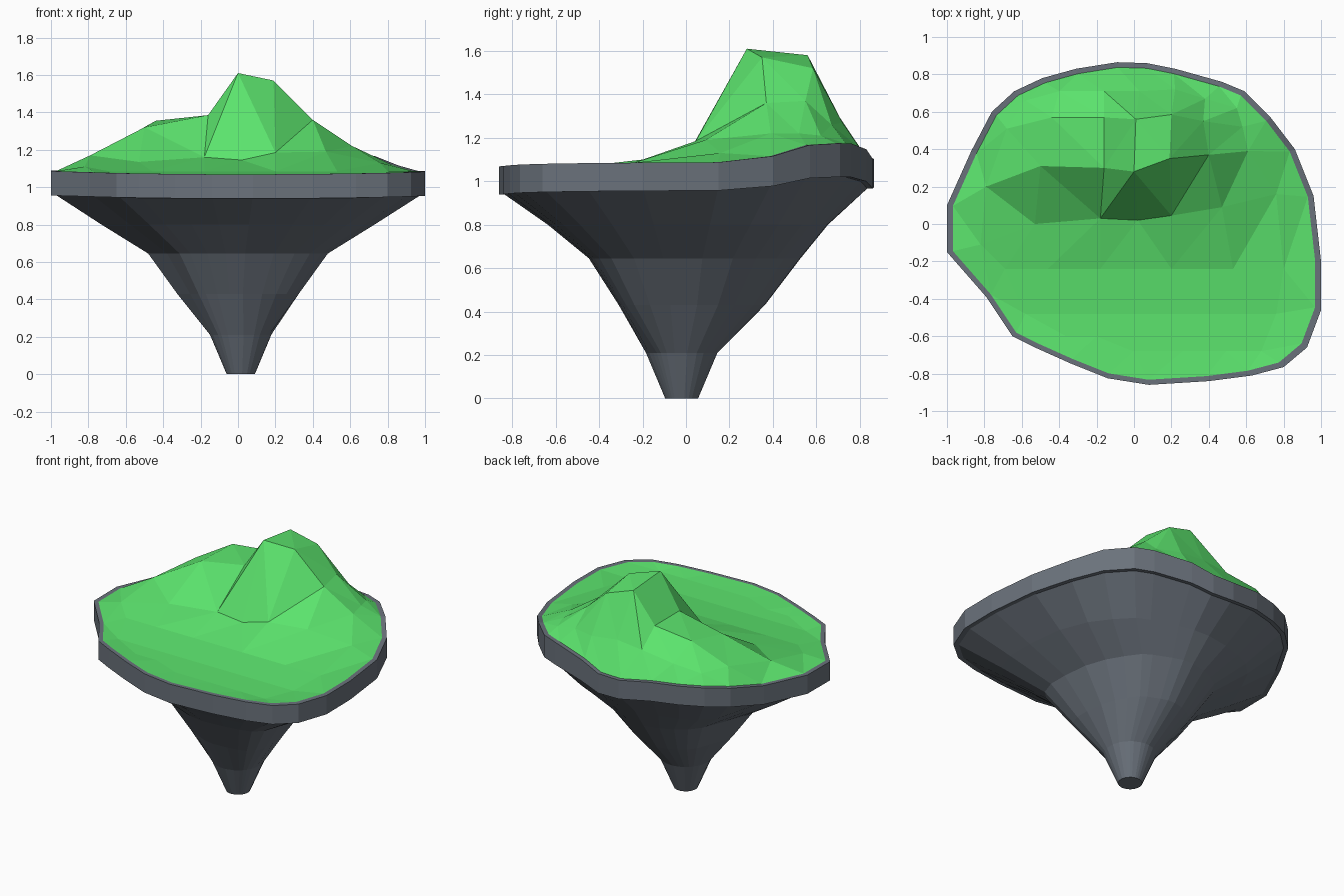
import bpy, bmesh, math
from mathutils import Vector
from mathutils.geometry import delaunay_2d_cdt

if "Cube" in bpy.data.objects:
    bpy.data.objects.remove(bpy.data.objects["Cube"])

# Rim outline seen from above, counter-clockwise
OUTLINE = [(.96, .15), (.86, .40), (.73, .57), (.59, .71), (.47, .76), (.22, .83), (.07, .86),
           (-.09, .865), (-.31, .83), (-.49, .78), (-.64, .71), (-.76, .60), (-.87, .39),
           (-1, .10), (-1, -.15), (-.79, -.39), (-.65, -.60), (-.53, -.66), (-.34, -.745),
           (-.14, -.825), (.08, -.86), (.40, -.84), (.63, -.81), (.80, -.765), (.925, -.66),
           (1, -.46), (1, -.20)]


def material(name, color):
    mat = bpy.data.materials.new(name)
    mat.diffuse_color = (*color, 1)
    mat.use_nodes = True
    mat.node_tree.nodes["Principled BSDF"].inputs["Base Color"].default_value = mat.diffuse_color
    return mat


def make_object(name, bm, mat):
    bmesh.ops.recalc_face_normals(bm, faces=bm.faces)
    mesh = bpy.data.meshes.new(name)
    bm.to_mesh(mesh)
    bm.free()
    mesh.materials.append(mat)
    obj = bpy.data.objects.new(name, mesh)
    bpy.context.collection.objects.link(obj)
    return obj


def loft(name, rings, mat, cap_first=False):
    bm = bmesh.new()
    loops = [[bm.verts.new(p) for p in ring] for ring in rings]
    for a, b in zip(loops, loops[1:]):
        for i in range(len(a)):
            j = (i + 1) % len(a)
            bm.faces.new((a[i], a[j], b[j], b[i]))
    if cap_first:
        bm.faces.new(loops[0][::-1])
    return make_object(name, bm, mat)


def rim_ring(scale, z, bump):
    # The rim rises at the back right corner and a little at the back left
    ring = []
    for x, y in OUTLINE:
        a = math.degrees(math.atan2(y, x))
        lift = bump * math.exp(-((a - 54) / 28) ** 4) + .012 * x * x + .008 * y
        lift += .05 * math.exp(-((a - 122) / 26) ** 4)
        ring.append((x * scale, y * scale, z + lift))
    return ring


def stem_ring(radius, z):
    ring = []
    for x, y in OUTLINE:
        a = math.atan2(y, x)
        ring.append((.015 + radius * math.cos(a), -.02 + radius * math.sin(a), z))
    return ring


def body_ring(scale, front, back, z):
    # Rings follow the outline, swelling to the front and back
    return [(x * scale, y * (scale + (back * y if y > 0 else front)), z) for x, y in OUTLINE]


rock = material("rock_grey", (.145, .168, .20))
green = material("grass_green", (.107, .78, .155))

# Tapered rock underside
loft("rock_base", [stem_ring(.076, 0), stem_ring(.165, .21), body_ring(.325, .035, .11, .43),
                   body_ring(.48, .04, .15, .645), body_ring(.73, .01, .03, .80),
                   rim_ring(.97, .945, .065)], rock, cap_first=True)

# Rim band
loft("rock_rim", [rim_ring(.97, .945, .065), rim_ring(1, .945, .065),
                  rim_ring(1, 1.075, .09), rim_ring(.968, 1.075, .09)], rock)

# Grass terrain rows, front to back, with matching columns
COLS = [-.69, -.46, -.18, .02, .20, .53, .80]
rows = [
    [(x * .7 + .12, -.68 if x > -.4 else -.6, 1.06) for x in COLS],
    [(x * .9 + .04, -.48, 1.06) for x in COLS],
    [(x, -.24, 1.085) for x in COLS],
    [(-.82, -.11, 1.11), (-.53, 0, 1.135), (-.18, .03, 1.16), (.02, .02, 1.145),
     (.20, .045, 1.185), (.47, .09, 1.19), (.76, .16, 1.13)],
    [(-.79, .20, 1.17), (-.50, .31, 1.32), (-.16, .30, 1.385), (0, .28, 1.61),
     (.19, .35, 1.57), (.40, .37, 1.36), (.61, .39, 1.22)],
    [(-.68, .51, 1.22), (-.44, .57, 1.355), (-.16, .57, 1.385), (.01, .56, 1.58),
     (.20, .585, 1.52), (.37, .55, 1.37), (.58, .52, 1.22)],
    [(-.58, .66, 1.20), (-.40, .71, 1.24), (-.16, .71, 1.27), (.03, .71, 1.29),
     (.22, .72, 1.27), (.38, .67, 1.26), (.55, .62, 1.21)],
]
edge = rim_ring(.968, 1.075, .09)
points = edge + [p for row in rows for p in row]
n, w = len(edge), len(COLS)
creases = []
for r in range(len(rows)):
    for c in range(w):
        k = n + r * w + c
        if c < w - 1:
            creases.append((k, k + 1))
        if r < len(rows) - 1:
            creases.append((k, k + w))
flat, _, faces, origin, _, _ = delaunay_2d_cdt(
    [Vector(p[:2]) for p in points], creases, [list(range(n))], 1, 1e-5)
bm = bmesh.new()
verts = [bm.verts.new((v.x, v.y, points[o[0]][2] if o else 1.08)) for v, o in zip(flat, origin)]
for f in faces:
    bm.faces.new([verts[i] for i in f])
make_object("grass_top", bm, green)
